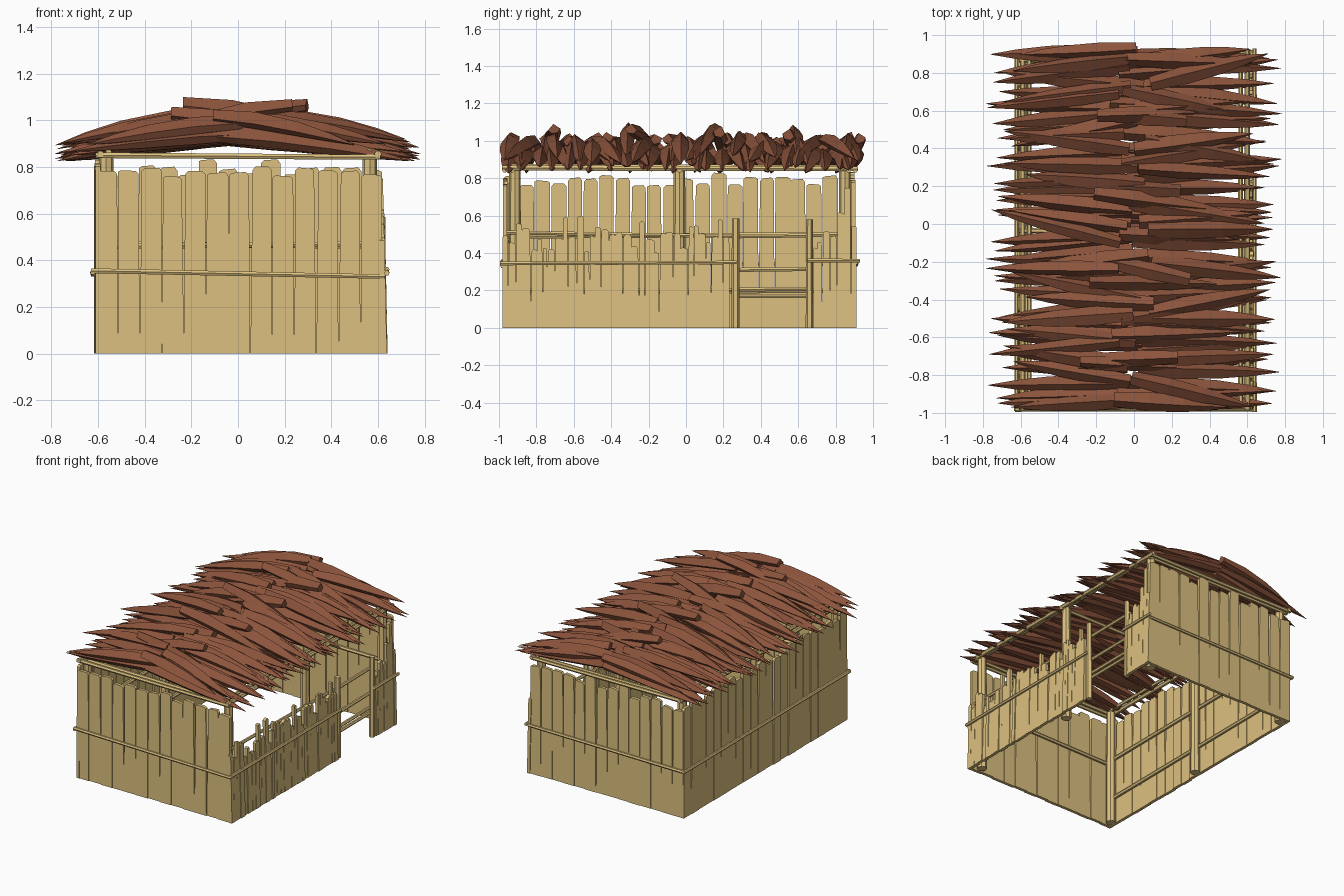
import bpy, bmesh, math, random
from mathutils import Vector

if "Cube" in bpy.data.objects:
    bpy.data.objects.remove(bpy.data.objects["Cube"])
random.seed(11)
R = random.uniform

def material(name, col):
    m = bpy.data.materials.new(name)
    m.diffuse_color = (*col, 1)
    m.use_nodes = True
    m.node_tree.nodes["Principled BSDF"].inputs["Base Color"].default_value = m.diffuse_color
    return m

WOOD = material("pale timber", (0.72, 0.53, 0.215))
THATCH = material("red brown thatch", (0.26, 0.088, 0.045))

def finish(bm, name, mat):
    bmesh.ops.recalc_face_normals(bm, faces=bm.faces)
    me = bpy.data.meshes.new(name)
    bm.to_mesh(me)
    bm.free()
    me.materials.append(mat)
    ob = bpy.data.objects.new(name, me)
    bpy.context.collection.objects.link(ob)
    return ob

def loft(bm, rings):
    loops = [[bm.verts.new(p) for p in r] for r in rings]
    n = len(loops[0])
    for a, b in zip(loops, loops[1:]):
        for i in range(n):
            bm.faces.new((a[i], a[(i + 1) % n], b[(i + 1) % n], b[i]))
    bm.faces.new(loops[0])
    bm.faces.new(loops[-1])

def pole(bm, a, b, r, n=6):
    a, b = Vector(a), Vector(b)
    d = (b - a).normalized()
    s = d.cross(Vector((0, 0, 1)) if abs(d.z) < 0.9 else Vector((1, 0, 0))).normalized()
    t = d.cross(s)
    ring = [(s * math.cos(k) + t * math.sin(k)) * r
            for k in [2 * math.pi * i / n for i in range(n)]]
    loft(bm, [[a + v for v in ring], [b + v * 0.9 for v in ring]])

def plank(bm, place, u, w, h, th=0.022):
    # upright board with a narrowed, clipped top
    k, c, lean = R(0.84, 0.95), min(0.013, w * 0.25), R(-0.004, 0.004)
    hw, ht = w / 2, w / 2 * k
    prof = [(-hw, 0), (hw, 0), (ht + lean, h - c), (ht - c + lean, h + R(-.006, .006)),
            (-ht + c + lean, h), (-ht + lean, h - c * R(0.4, 1.2))]
    o = R(-0.004, 0.004)
    loft(bm, [[place(u + x, o + s * th / 2, z) for x, z in prof] for s in (-1, 1)])

def wall(name, place, u0, u1, n, lo, hi, tall=()):
    bm = bmesh.new()
    step = (u1 - u0) / n
    for i in range(n):
        h = 0.83 if i in tall else R(lo, hi)
        plank(bm, place, u0 + step * (i + 0.5), step * R(0.98, 1.02), h)
    return finish(bm, name, WOOD)

front = lambda u, d, z: (u, -0.965 + d, z)
back = lambda u, d, z: (u, 0.89 + d, z)
left = lambda u, d, z: (-0.603 + d, u, z)
right = lambda u, d, z: (0.627 + d - 0.02 * z, u, z)

# plank walls
wall("front_wall", front, -0.61, 0.62, 13, 0.76, 0.81)
wall("back_wall", back, -0.61, 0.62, 14, 0.76, 0.81, (5, 8))
wall("left_wall", left, -0.98, 0.9, 22, 0.76, 0.82, (13,))

# low ragged fence on the right, either side of the gate
bm = bmesh.new()
for u0, u1 in ((-0.98, 0.25), (0.68, 0.91)):
    u = u0
    while u < u1 - 0.015:
        w = min(R(0.022, 0.05), u1 - u)
        h = R(0.4, 0.51) if R(0, 1) < 0.72 else R(0.51, 0.6)
        if u > 0.8:
            h = R(0.5, 0.82)
        plank(bm, right, u + w / 2, w * 1.03, h)
        u += w
finish(bm, "right_fence", WOOD)

# outer and inner rails
bm = bmesh.new()
pole(bm, (-0.63, -0.982, 0.355), (0.63, -0.982, 0.33), 0.012)
pole(bm, (-0.63, 0.91, 0.34), (0.63, 0.91, 0.35), 0.012)
pole(bm, (-0.622, -0.99, 0.35), (-0.622, 0.92, 0.34), 0.012)
pole(bm, (0.638, -0.995, 0.345), (0.638, 0.27, 0.35), 0.012)
pole(bm, (0.638, 0.65, 0.36), (0.638, 0.93, 0.36), 0.012)
finish(bm, "outer_rails", WOOD)
bm = bmesh.new()
for z in (0.19, 0.49):
    pole(bm, (-0.575, -0.95, z), (-0.575, 0.88, z + 0.01), 0.015)
pole(bm, (-0.58, -0.935, 0.46), (0.58, -0.935, 0.47), 0.014)
pole(bm, (-0.58, 0.865, 0.47), (0.58, 0.865, 0.46), 0.014)
pole(bm, (0.592, -0.96, 0.51), (0.592, 0.25, 0.49), 0.012)
pole(bm, (0.592, -0.96, 0.2), (0.592, 0.25, 0.2), 0.012)
finish(bm, "inner_rails", WOOD)

# gate posts and bars
bm = bmesh.new()
pole(bm, (0.615, 0.265, 0), (0.615, 0.265, 0.585), 0.022)
pole(bm, (0.615, 0.66, 0), (0.615, 0.66, 0.58), 0.02)
for z in (0.17, 0.205, 0.31, 0.49):
    pole(bm, (0.6, 0.25, z), (0.6, 0.675, z + R(-.005, .005)), 0.013)
finish(bm, "gate", WOOD)

# roof posts
bm = bmesh.new()
for x in (-0.565, 0.565):
    for y in (-0.915, -0.035, 0.85):
        pole(bm, (x, y, 0), (x, y, 0.85), 0.034, 8)
finish(bm, "roof_posts", WOOD)

# roof beams
bm = bmesh.new()
for x in (-0.59, 0.6):
    pole(bm, (x, -0.985, 0.855), (x, 0.92, 0.85), 0.016)
    pole(bm, (x * 0.94, -0.96, 0.865), (x * 0.94, 0.9, 0.86), 0.013)
for y in (-0.97, -0.93, -0.035, 0.87, 0.905):
    pole(bm, (-0.61, y, 0.85), (0.61, y, 0.842), 0.014)
finish(bm, "roof_beams", WOOD)

def spike(bm, side, x0, y0, z0, x1, y1, z1, w, h):
    # thatch bundle: blunt at the ridge, drooping to a point at the eave
    roll = R(-0.3, 0.3)
    d = Vector((x1 - x0, y1 - y0)).normalized()
    rings = []
    for t, s in ((0, 0.75), (0.3, 1.0), (0.6, 0.85), (0.82, 0.5), (1, 0.02)):
        c = Vector((x0 + (x1 - x0) * t, y0 + (y1 - y0) * t, z0 + (z1 - z0) * t ** 1.6))
        ring = []
        for a, b in ((-0.5, -0.1), (-0.25, -0.5), (0.25, -0.5), (0.5, -0.1), (0, 0.5)):
            p, q = a * w * s, b * h * s
            p, q = p * math.cos(roll) - q * math.sin(roll), p * math.sin(roll) + q * math.cos(roll)
            v = c + Vector((-d.y * p, d.x * p, q))
            v.x *= side
            ring.append(v)
        rings.append(ring)
    loft(bm, rings)

def inside(y, m):
    return max(-1 + m, min(1 - m, y))

# thatched roof: long lower bundles, then crossing upper bundles
for side, name in ((-1, "left"), (1, "right")):
    bm = bmesh.new()
    n = 34
    for i in range(n):
        y = -0.935 + 1.85 * i / (n - 1)
        spike(bm, side, R(-0.13, 0.04), inside(y + R(-.03, .03), .07), R(0.93, 0.975),
              R(0.69, 0.785), inside(y + R(-.07, .07), .05), R(0.825, 0.87),
              R(0.085, 0.11), R(0.07, 0.09))
    finish(bm, name + "_lower_thatch", THATCH)
    bm = bmesh.new()
    n = 26
    for i in range(n):
        y = -0.93 + 1.84 * i / (n - 1)
        high = i % 6 == 3
        x0 = R(-0.3, -0.18) if high else R(-0.12, 0.1)
        z0 = R(1.03, 1.07) if high else R(0.985, 1.025)
        spike(bm, side, x0, inside(y + R(-.07, .07), .07), z0, x0 + R(0.6, 0.72),
              inside(y + R(-.14, .14), .03), R(0.87, 0.92), R(0.08, 0.105), R(0.065, 0.085))
    finish(bm, name + "_upper_thatch", THATCH)
